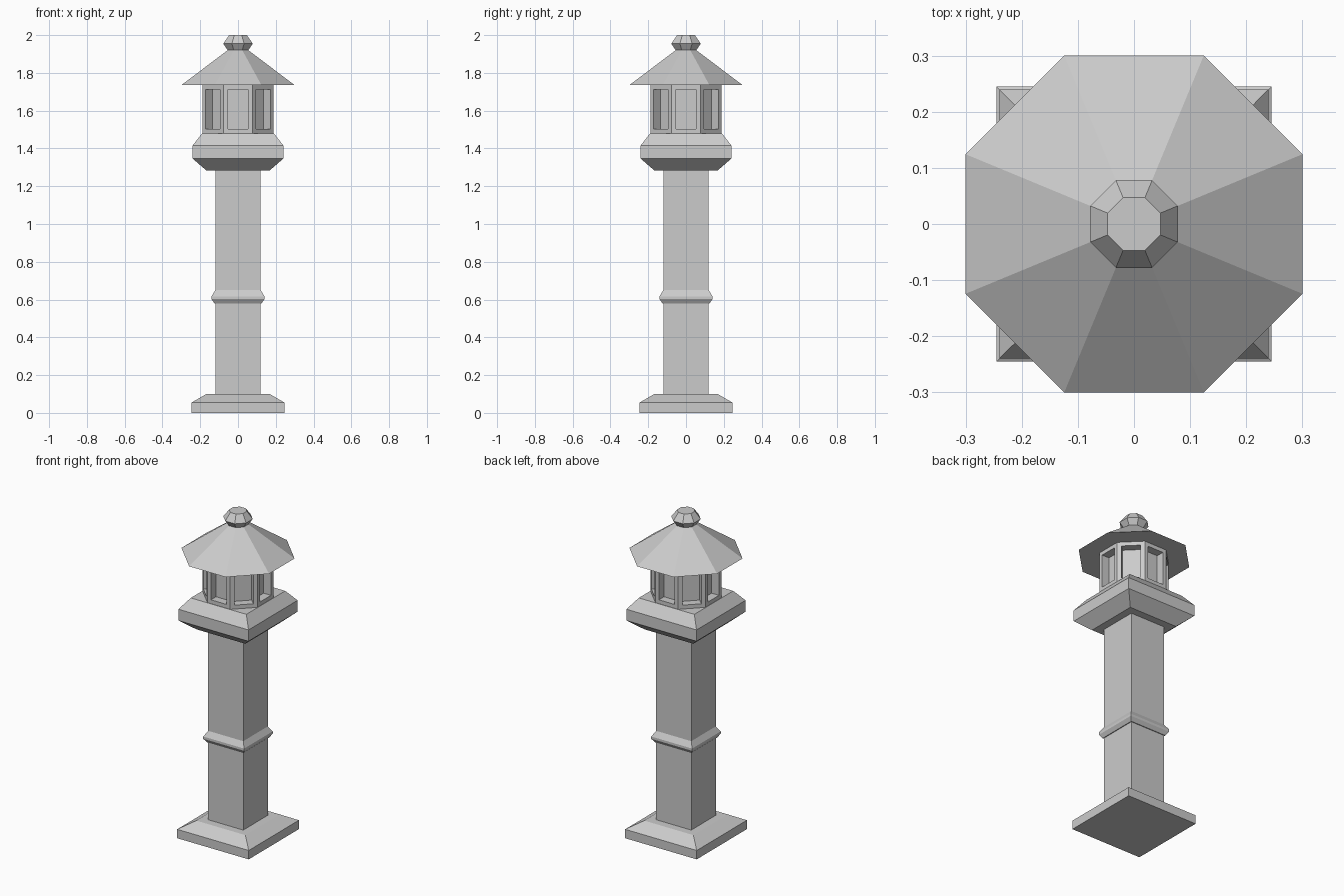
import bpy, bmesh
from math import cos, sin, pi

if "Cube" in bpy.data.objects:
    bpy.data.objects.remove(bpy.data.objects["Cube"])


def stack(name, sides, profile):
    """Closed flat-faced solid from (apothem, z) rings; flat sides face the axes."""
    bm = bmesh.new()
    rings = []
    for apothem, z in profile:
        r = apothem / cos(pi / sides)
        rings.append([bm.verts.new((r * cos((2 * i + 1) * pi / sides),
                                    r * sin((2 * i + 1) * pi / sides), z))
                      for i in range(sides)])
    for low, high in zip(rings, rings[1:]):
        for i in range(sides):
            j = (i + 1) % sides
            bm.faces.new((low[i], low[j], high[j], high[i]))
    bm.faces.new(rings[0][::-1])
    bm.faces.new(rings[-1])
    bm.normal_update()
    mesh = bpy.data.meshes.new(name)
    bm.to_mesh(mesh)
    bm.free()
    obj = bpy.data.objects.new(name, mesh)
    bpy.context.collection.objects.link(obj)
    return obj


def recess_sides(obj, margin, depth):
    """Sink a framed window into every vertical face."""
    bm = bmesh.new()
    bm.from_mesh(obj.data)
    bm.normal_update()
    walls = [f for f in bm.faces if abs(f.normal.z) < 0.1]
    bmesh.ops.inset_individual(bm, faces=walls, thickness=margin)
    normals = [f.normal.copy() for f in walls]
    panes = bmesh.ops.extrude_discrete_faces(bm, faces=walls)["faces"]
    for pane, n in zip(panes, normals):
        bmesh.ops.translate(bm, verts=pane.verts, vec=-n * depth)
    bmesh.ops.recalc_face_normals(bm, faces=bm.faces)
    bm.to_mesh(obj.data)
    bm.free()


# Square foot, post with collar, and platform
stack("base", 4, [(0.245, 0), (0.245, 0.055), (0.168, 0.10)])
stack("post", 4, [(0.12, 0.10), (0.12, 0.58), (0.125, 0.58), (0.14, 0.603),
                  (0.14, 0.617), (0.12, 0.65), (0.12, 1.283)])
stack("platform", 4, [(0.167, 1.283), (0.24, 1.346), (0.24, 1.416), (0.19, 1.48)])

# Octagonal light chamber with recessed windows
chamber = stack("light_chamber", 8, [(0.188, 1.48), (0.188, 1.735)])
recess_sides(chamber, 0.034, 0.05)

# Octagonal roof and finial
stack("roof", 8, [(0.30, 1.735), (0.055, 1.92)])
stack("finial", 8, [(0.055, 1.92), (0.078, 1.955), (0.047, 2.0)])
